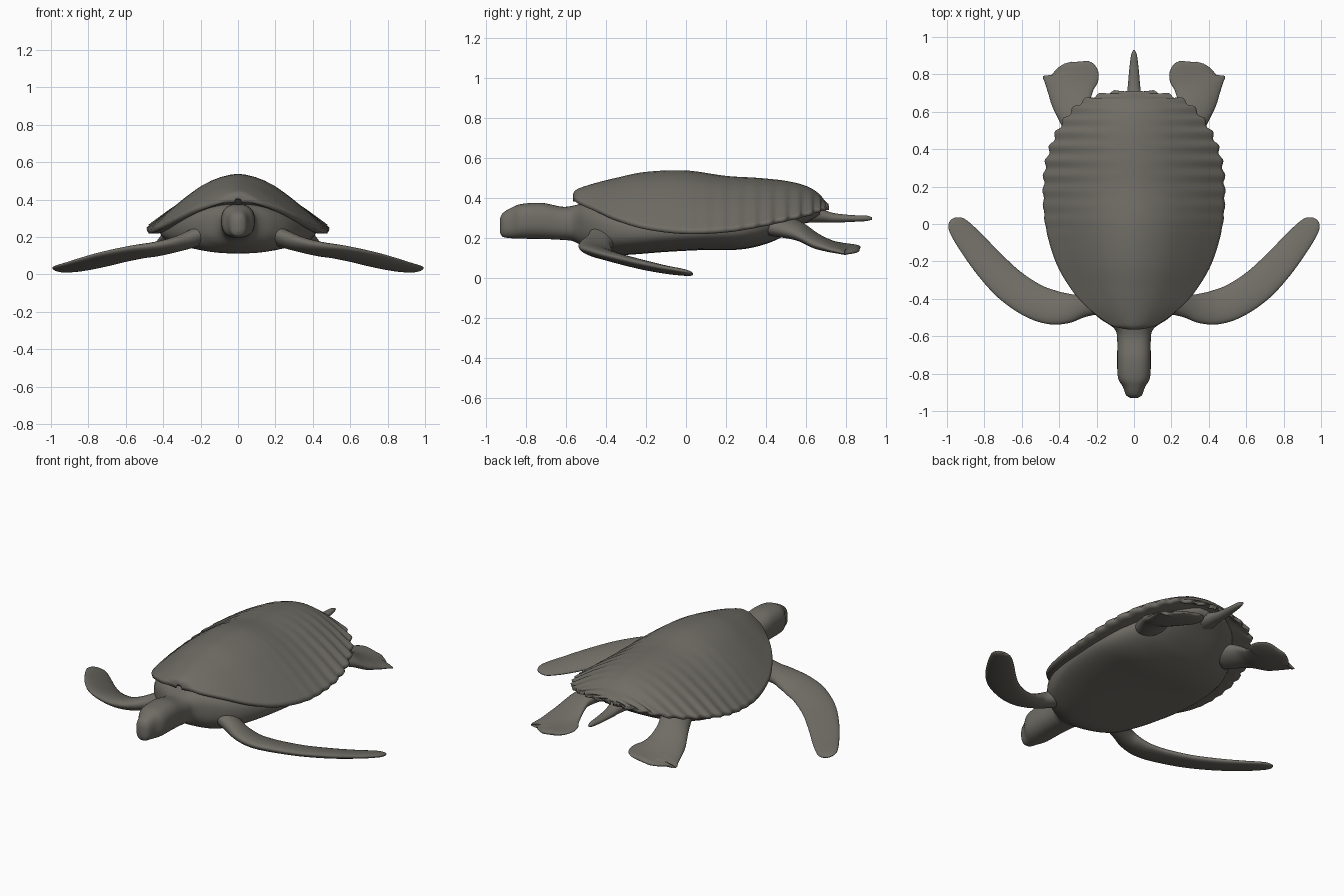
import bpy, bmesh, math
from mathutils import Vector

if "Cube" in bpy.data.objects:
    bpy.data.objects.remove(bpy.data.objects["Cube"])

skin = bpy.data.materials.new("grey brown")
skin.diffuse_color = (0.16, 0.152, 0.13, 1)
skin.use_nodes = True
skin.node_tree.nodes["Principled BSDF"].inputs["Base Color"].default_value = skin.diffuse_color


def resample(rows, k):
    """Catmull-Rom resampling of rows of numbers, k steps per span."""
    out, n = [], len(rows)
    for i in range(n - 1):
        p0, p1, p2, p3 = rows[max(i - 1, 0)], rows[i], rows[i + 1], rows[min(i + 2, n - 1)]
        for j in range(k):
            t = j / k
            out.append([b + 0.5 * t * (c - a + t * (2 * a - 5 * b + 4 * c - d + t * (3 * (b - c) + d - a)))
                        for a, b, c, d in zip(p0, p1, p2, p3)])
    return out + [list(rows[-1])]


def skin_rings(name, rings, mirror=False):
    """Joins closed rings of points into one smooth capped mesh."""
    bm = bmesh.new()
    loops = [[bm.verts.new(p) for p in ring] for ring in rings]
    n = len(loops[0])
    for a, b in zip(loops, loops[1:]):
        for i in range(n):
            bm.faces.new((a[i], a[(i + 1) % n], b[(i + 1) % n], b[i]))
    bm.faces.new(loops[0])
    bm.faces.new(loops[-1])
    bmesh.ops.recalc_face_normals(bm, faces=bm.faces)
    mesh = bpy.data.meshes.new(name)
    bm.to_mesh(mesh)
    bm.free()
    mesh.materials.append(skin)
    for f in mesh.polygons:
        f.use_smooth = True
    ob = bpy.data.objects.new(name, mesh)
    bpy.context.collection.objects.link(ob)
    if mirror:
        ob.modifiers.new("Mirror", 'MIRROR')
    return ob


def tube(name, stations, power=2.0, slope=0.0, n=32, k=6, mirror=False):
    """Stations are x, y, z, half width, half thickness."""
    rows = resample(stations, k)
    rings = []
    for i, (x, y, z, hw, ht) in enumerate(rows):
        a, b = rows[max(i - 1, 0)], rows[min(i + 1, len(rows) - 1)]
        t = Vector((b[0] - a[0], b[1] - a[1])).normalized()
        ring = []
        for j in range(n):
            ang = 2 * math.pi * j / n
            c, s = (math.copysign(abs(v) ** (2 / power), v) for v in (math.cos(ang), math.sin(ang)))
            ring.append((x + t.y * hw * c, y - t.x * hw * c, z + ht * s + slope * hw * c))
        rings.append(ring)
    return skin_rings(name, rings, mirror)


# Shell: domed slices along y (y, half width, rim height, ridge height)
shell = resample([
    (-.565, .02, .40, .42), (-.555, .08, .40, .435), (-.53, .14, .385, .45),
    (-.45, .245, .35, .475), (-.35, .335, .305, .50), (-.2, .42, .26, .53),
    (0, .475, .237, .537), (.2, .485, .245, .51), (.36, .465, .27, .50),
    (.5, .41, .30, .485), (.6, .34, .325, .46), (.66, .27, .345, .425),
    (.695, .17, .355, .385), (.71, .07, .36, .372), (.712, .01, .36, .368)], 12)
dome = [(1, 0), (.97, .05), (.9, .15), (.8, .3), (.7, .44), (.6, .57), (.5, .69),
        (.4, .8), (.3, .88), (.2, .94), (.1, .98)]
under = [(.98, -.018), (.9, -.018), (.7, -.005), (.4, 0)]
rings, arc = [], 0
for i, (y, w, rim, top) in enumerate(shell):
    a, b = shell[max(i - 1, 0)], shell[min(i + 1, len(shell) - 1)]
    d = Vector((b[1] - a[1], b[0] - a[0]))
    arc += d.length / 2
    d.normalize()
    # scalloped edge, growing toward the rear
    amp = 0.009 * min(max((y + 0.1) / 0.5, 0), 1) * math.cos(2 * math.pi * arc / 0.08)
    if w < 0.05:
        amp = 0
    w2, dy = w + d.y * amp, -d.x * amp

    def pt(u, z, side):
        return (side * u * w2, y + dy * u * u, z)
    up = [(u, rim + (top - rim) * h) for u, h in dome]
    low = [(u, rim + h) for u, h in under]
    rings.append([pt(u, z, 1) for u, z in up] + [pt(0, top, 1)]
                 + [pt(u, z, -1) for u, z in reversed(up)]
                 + [pt(u, z, -1) for u, z in low]
                 + [pt(u, z, 1) for u, z in reversed(low)])
skin_rings("shell", rings)

# Body with neck and head
tube("body_and_head", [
    (0, -.93, .262, .018, .035), (0, -.915, .265, .042, .06), (0, -.87, .275, .06, .077),
    (0, -.82, .283, .086, .087), (0, -.72, .285, .09, .09), (0, -.62, .273, .09, .083),
    (0, -.56, .272, .105, .09), (0, -.5, .262, .19, .115), (0, -.42, .245, .27, .13),
    (0, -.3, .235, .335, .12), (0, -.1, .235, .40, .105), (0, .1, .24, .42, .1),
    (0, .27, .25, .40, .108), (0, .4, .275, .35, .105), (0, .5, .305, .28, .09),
    (0, .6, .335, .2, .06), (0, .67, .345, .09, .03)], power=2.5, n=48)

# Front flippers
tube("front_flippers", [
    (.18, -.40, .22, .08, .06), (.28, -.435, .18, .065, .048), (.355, -.45, .155, .08, .04),
    (.44, -.445, .135, .092, .034), (.54, -.41, .12, .094, .03), (.66, -.33, .095, .092, .027),
    (.77, -.22, .067, .085, .025), (.87, -.10, .042, .073, .02), (.935, -.02, .03, .058, .016),
    (.96, .012, .026, .04, .012), (.97, .028, .024, .012, .005)], slope=.2, mirror=True)

# Hind flippers
tube("hind_flippers", [
    (.25, .44, .27, .09, .06), (.31, .56, .235, .085, .045), (.335, .65, .185, .105, .035),
    (.34, .72, .16, .125, .026), (.338, .775, .148, .148, .02), (.34, .815, .142, .14, .017),
    (.35, .845, .138, .075, .013), (.355, .862, .136, .02, .006)], slope=-.15, mirror=True)

# Tail
tube("tail", [
    (0, .58, .32, .07, .045), (0, .68, .31, .042, .033), (0, .74, .3, .033, .024),
    (0, .83, .297, .025, .017), (0, .9, .298, .016, .014), (0, .93, .297, .005, .006)])
